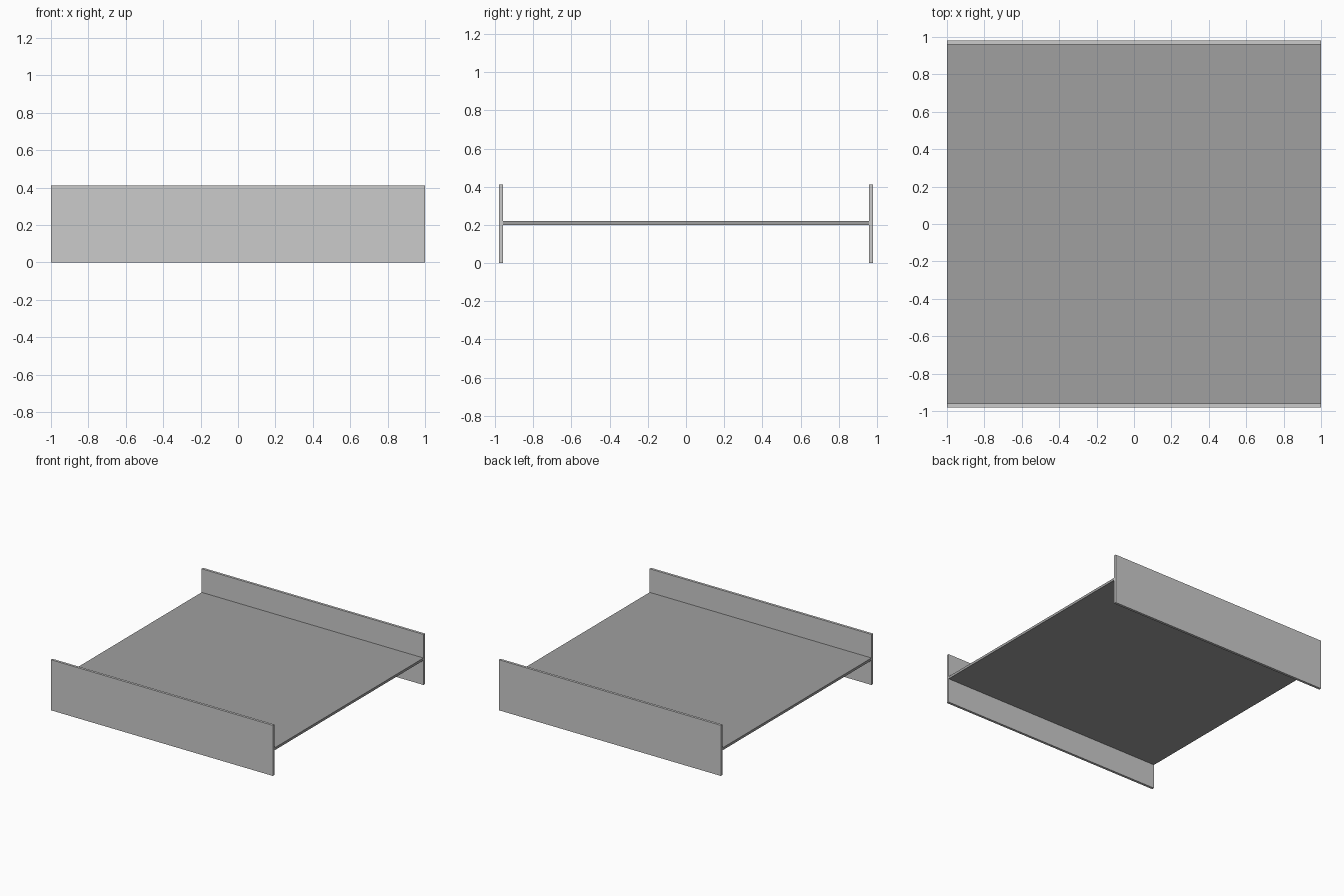
import bpy

if "Cube" in bpy.data.objects:
    bpy.data.objects.remove(bpy.data.objects["Cube"])

HEIGHT, THICK, LENGTH, HALF_W = 0.412, 0.02, 2.0, 0.98


def box(name, size, center):
    bpy.ops.mesh.primitive_cube_add(size=1, location=center)
    ob = bpy.context.object
    ob.name = name
    ob.scale = size
    bpy.ops.object.transform_apply(location=False, rotation=False, scale=True)
    return ob


# Upright flanges along the front and back
for name, side in (("front_flange", -1), ("back_flange", 1)):
    box(name, (LENGTH, THICK, HEIGHT),
        (0, side * (HALF_W - THICK / 2), HEIGHT / 2))

# Horizontal web joining the flanges at mid height
web = box("web_plate", (LENGTH, 2 * (HALF_W - THICK), THICK), (0, 0, 0.21))
dark = bpy.data.materials.new("dark_grey")
dark.diffuse_color = (0.35, 0.35, 0.35, 1)
dark.use_nodes = True
dark.node_tree.nodes["Principled BSDF"].inputs["Base Color"].default_value = dark.diffuse_color
web.data.materials.append(dark)
